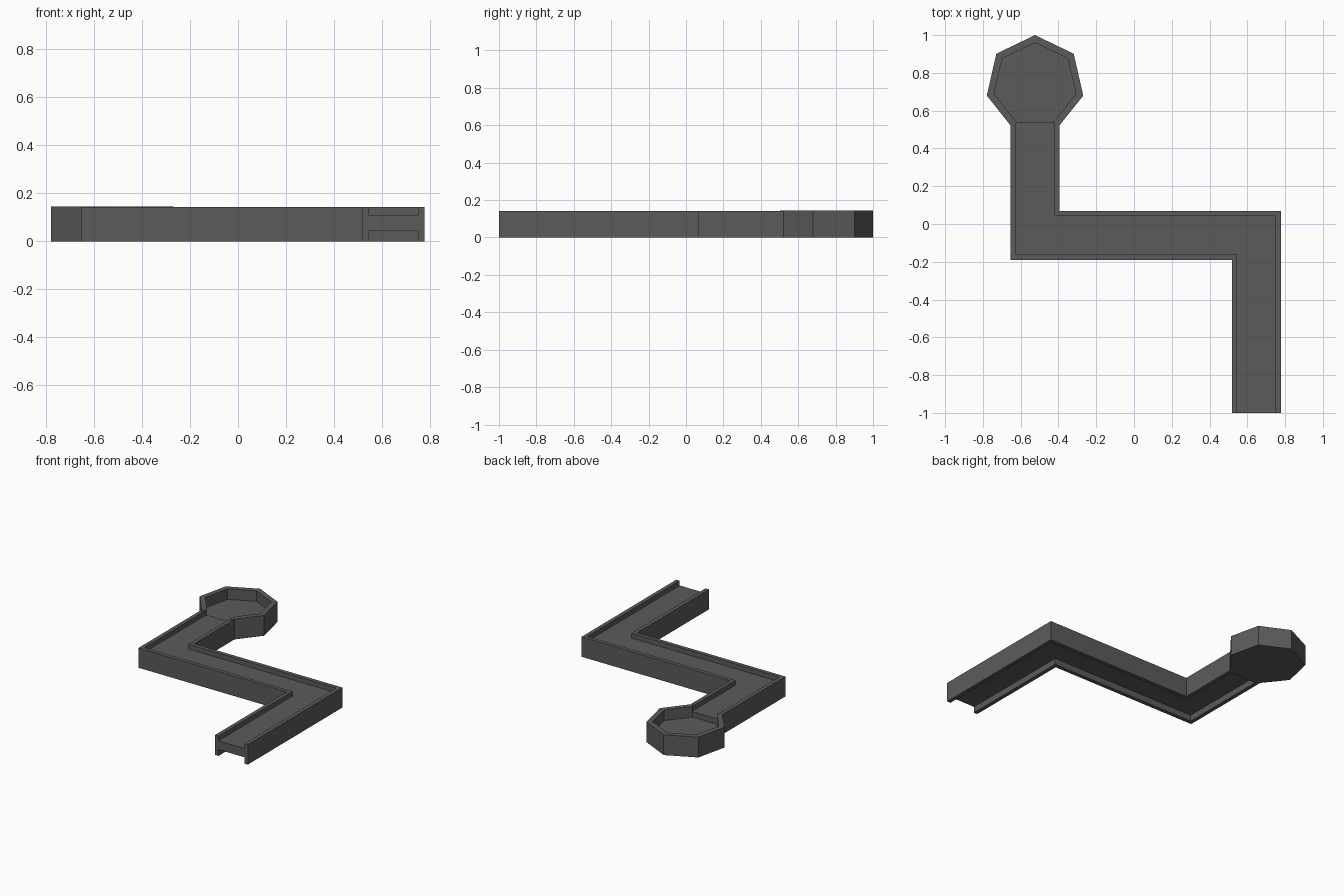
import bpy, bmesh, math
from mathutils import Vector

if "Cube" in bpy.data.objects:
    bpy.data.objects.remove(bpy.data.objects["Cube"])

grey = bpy.data.materials.new("dark_grey")
grey.diffuse_color = (0.105, 0.105, 0.105, 1)
grey.use_nodes = True
grey.node_tree.nodes["Principled BSDF"].inputs["Base Color"].default_value = grey.diffuse_color


def finish(name, bm):
    bmesh.ops.remove_doubles(bm, verts=bm.verts, dist=1e-5)
    bmesh.ops.recalc_face_normals(bm, faces=bm.faces)
    mesh = bpy.data.meshes.new(name)
    bm.to_mesh(mesh)
    bm.free()
    mesh.materials.append(grey)
    ob = bpy.data.objects.new(name, mesh)
    bpy.context.collection.objects.link(ob)
    return ob


# Trough: H-shaped section swept along a mitred zigzag path
OUT, INN, TOP, WEB_TOP, WEB_LOW = 0.13, 0.102, 0.142, 0.108, 0.045
half = [(INN, WEB_LOW), (INN, 0), (OUT, 0), (OUT, TOP), (INN, TOP), (INN, WEB_TOP)]
section = half + [(-o, z) for o, z in reversed(half)]
path = [Vector(p) for p in ((-0.524, 0.537), (-0.524, -0.06), (0.648, -0.06), (0.648, -1.0))]

bm = bmesh.new()
normals = []
for a, b in zip(path, path[1:]):
    d = (b - a).normalized()
    normals.append(Vector((-d.y, d.x)))
rings = []
for i, p in enumerate(path):
    n1, n2 = normals[max(i - 1, 0)], normals[min(i, len(normals) - 1)]
    m = (n1 + n2) / (1 + n1.dot(n2))
    rings.append([bm.verts.new((p.x + m.x * o, p.y + m.y * o, z)) for o, z in section])
n = len(section)
for r, s in zip(rings, rings[1:]):
    for i in range(n):
        j = (i + 1) % n
        bm.faces.new((r[i], r[j], s[j], s[i]))
for r in (rings[0], rings[-1]):
    bm.faces.new(r[0:6])                       # side wall end
    bm.faces.new(r[6:12])                      # other wall end
    bm.faces.new((r[0], r[5], r[6], r[11]))    # web end
finish("zigzag_trough", bm)

# Basin: seven-sided dish with one side lowered to a sill for the trough
CX, CY, R_OUT, R_IN = -0.524, 0.738, 0.262, 0.222
RIM, SILL, FLOOR, SIDES, OPEN = 0.145, 0.107, 0.07, 7, 3
bm = bmesh.new()


def point(k, r, z):
    a = math.pi / 2 - 2 * math.pi * k / SIDES
    return (CX + r * math.cos(a), CY + r * math.sin(a), z)


def face(*pts):
    bm.faces.new([bm.verts.new(p) for p in pts])


for k in range(SIDES):
    h = SILL if k == OPEN else RIM
    for r, z in ((R_OUT, 0), (R_IN, FLOOR)):
        face(point(k, r, z), point(k + 1, r, z), point(k + 1, r, h), point(k, r, h))
    face(point(k, R_OUT, h), point(k + 1, R_OUT, h), point(k + 1, R_IN, h), point(k, R_IN, h))
for k in (OPEN, OPEN + 1):                     # cut ends of the rim
    face(point(k, R_OUT, SILL), point(k, R_OUT, RIM), point(k, R_IN, RIM), point(k, R_IN, SILL))
for r, z in ((R_OUT, 0), (R_IN, FLOOR)):
    face(*[point(k, r, z) for k in range(SIDES)])
finish("basin", bm)
